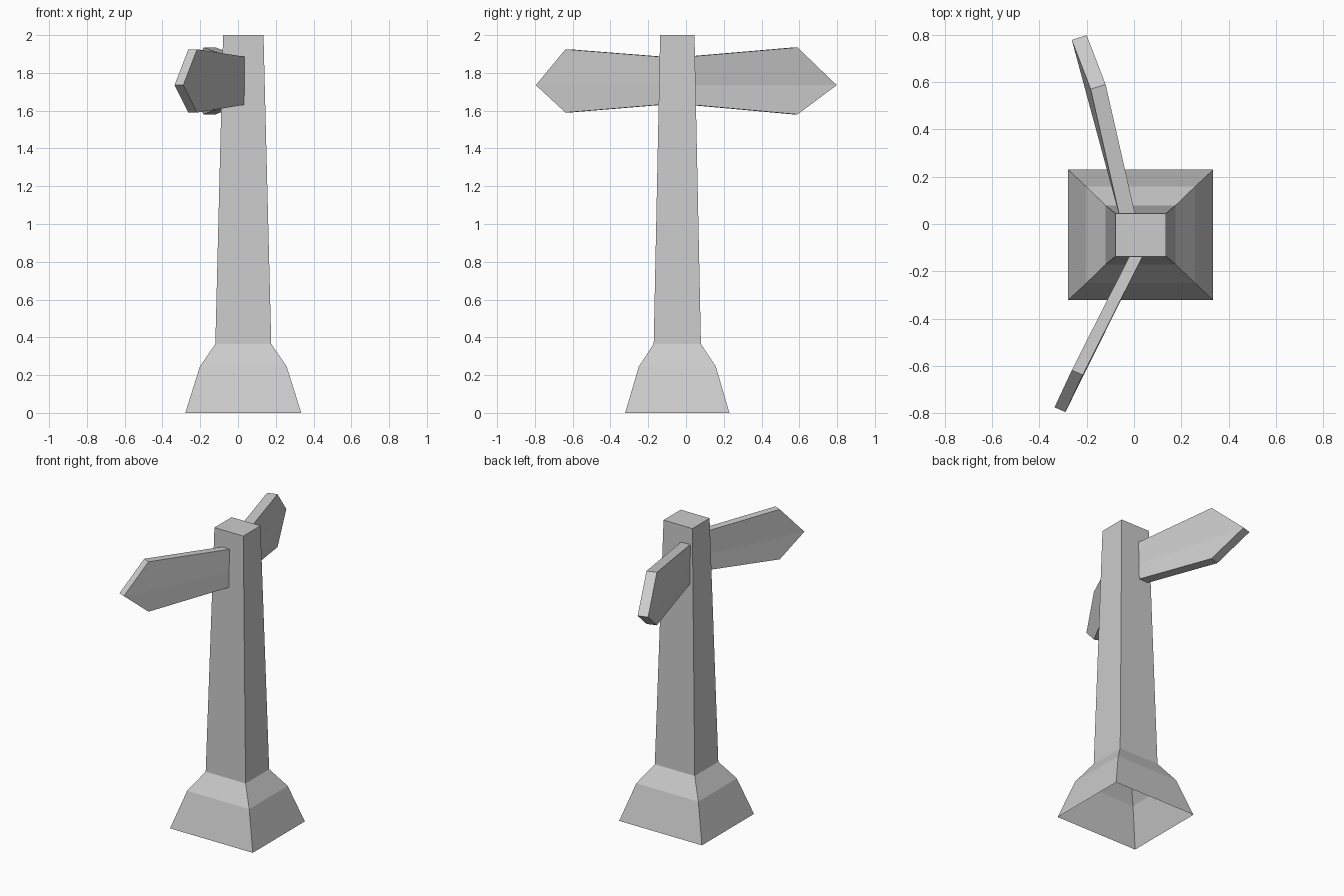
import bpy
from mathutils import Vector

cube = bpy.data.objects.get("Cube")
if cube:
    bpy.data.objects.remove(cube, do_unlink=True)

stone = bpy.data.materials.new("light_grey")
stone.use_nodes = True
GREY = (0.6, 0.6, 0.6, 1)
stone.diffuse_color = GREY
stone.node_tree.nodes["Principled BSDF"].inputs["Base Color"].default_value = GREY


def add_mesh(name, verts, faces):
    mesh = bpy.data.meshes.new(name)
    mesh.from_pydata(verts, [], faces)
    mesh.materials.append(stone)
    obj = bpy.data.objects.new(name, mesh)
    bpy.context.collection.objects.link(obj)
    return obj


def add_post(name, sections):
    """Stack rectangles (half x, half y, z), open below and capped on top."""
    cx, cy = 0.028, -0.046
    verts, faces = [], []
    for hx, hy, z in sections:
        verts += [(cx + sx * hx, cy + sy * hy, z)
                  for sx, sy in ((-1, -1), (1, -1), (1, 1), (-1, 1))]
    for row in range(len(sections) - 1):
        for i in range(4):
            a, b = row * 4 + i, row * 4 + (i + 1) % 4
            faces.append((a, b, b + 4, a + 4))
    top = len(verts) - 4
    faces.append(tuple(range(top, top + 4)))
    return add_mesh(name, verts, faces)


def add_arm(name, root, shoulder, tip, thickness, heights):
    """Arrow board with a slight fold along its middle line."""
    root, shoulder, tip = Vector(root), Vector(shoulder), Vector(tip)
    root_low, root_high, wide_low, wide_high, mid = heights
    # outline of one side: middle, lower edge, tip, upper edge
    outline = [(root, mid), (root, root_low), (shoulder, wide_low),
               (tip, mid), (shoulder, wide_high), (root, root_high)]
    n = len(outline)
    verts = []
    for shift in (Vector((0, 0)), Vector(thickness)):
        verts += [(*(p + shift), z) for p, z in outline]
    faces = [(0, 1, 2, 3), (0, 3, 4, 5)]
    faces += [tuple(n + i for i in reversed(f)) for f in faces]
    faces += [((i + 1) % n, i, n + i, n + (i + 1) % n) for i in range(n)]
    obj = add_mesh(name, verts, faces)
    # point all normals outward
    import bmesh
    bm = bmesh.new()
    bm.from_mesh(obj.data)
    bmesh.ops.recalc_face_normals(bm, faces=bm.faces)
    bm.to_mesh(obj.data)
    bm.free()
    return obj


# Tapered post rising from a flared foot
add_post("post_and_foot", [(0.307, 0.276, 0), (0.23, 0.204, 0.245),
                           (0.148, 0.125, 0.365), (0.107, 0.091, 2)])

# Direction boards pointing to the front and to the back
add_arm("front_arm", (0.04, -0.13), (-0.217, -0.638), (-0.29, -0.795),
        (-0.046, 0.02), (1.632, 1.885, 1.59, 1.925, 1.735))
add_arm("back_arm", (0.005, 0.04), (-0.12, 0.59), (-0.2, 0.798),
        (-0.063, -0.02), (1.63, 1.888, 1.58, 1.935, 1.735))
